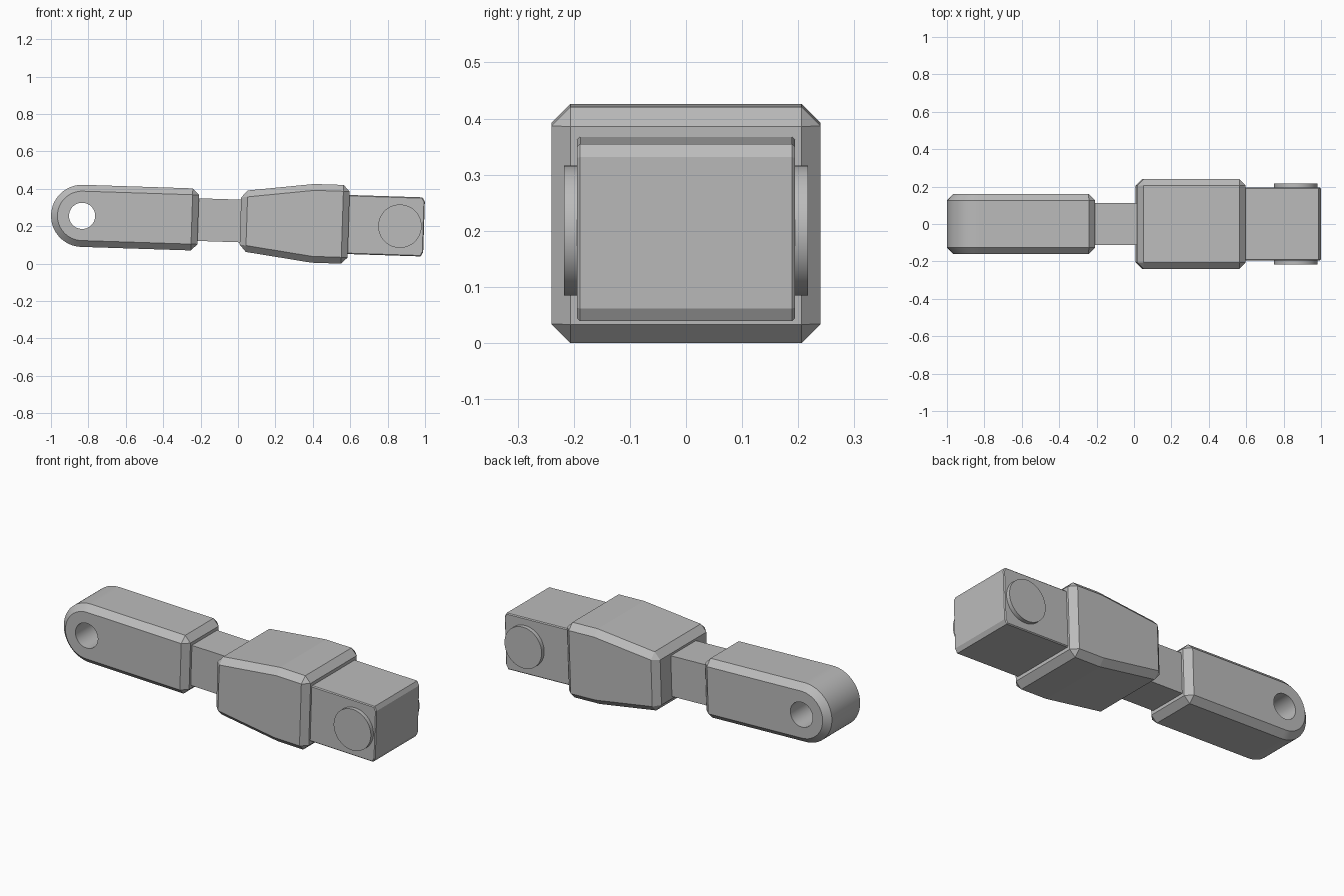
import bpy
import bmesh
import math
from mathutils import Matrix

cube = bpy.data.objects.get("Cube")
if cube:
    bpy.data.objects.remove(cube, do_unlink=True)

# One neutral metal colour
grey = bpy.data.materials.new("grey_metal")
grey.use_nodes = True
colour = (0.5, 0.5, 0.5, 1)
grey.diffuse_color = colour
grey.node_tree.nodes["Principled BSDF"].inputs["Base Color"].default_value = colour

# The whole linkage droops slightly towards +x
TILT = Matrix.Translation((0, 0, 0.2285)) @ Matrix.Rotation(math.radians(1.86), 4, 'Y')


def apply_modifier(obj, mod):
    bpy.context.view_layer.objects.active = obj
    bpy.ops.object.modifier_apply(modifier=mod.name)


def prism(name, profile, half_width, bevel=0, limit=30):
    """Extrude a side profile (x, z) across y and chamfer its sharp edges."""
    bm = bmesh.new()
    near = [bm.verts.new((x, -half_width, z)) for x, z in profile]
    far = [bm.verts.new((x, half_width, z)) for x, z in profile]
    bm.faces.new(near)
    bm.faces.new(far[::-1])
    n = len(profile)
    for i in range(n):
        j = (i + 1) % n
        bm.faces.new((near[j], near[i], far[i], far[j]))
    bmesh.ops.recalc_face_normals(bm, faces=bm.faces)
    mesh = bpy.data.meshes.new(name)
    bm.to_mesh(mesh)
    bm.free()
    mesh.materials.append(grey)
    obj = bpy.data.objects.new(name, mesh)
    bpy.context.collection.objects.link(obj)
    obj.matrix_world = TILT
    if bevel:
        mod = obj.modifiers.new("chamfer", 'BEVEL')
        mod.width = bevel
        mod.segments = 1
        mod.limit_method = 'ANGLE'
        mod.angle_limit = math.radians(limit)
        apply_modifier(obj, mod)
    return obj


def arc(cx, cz, radius, start, end, steps):
    angles = [math.radians(start + (end - start) * i / steps) for i in range(steps + 1)]
    return [(cx + radius * math.cos(a), cz + radius * math.sin(a)) for a in angles]


def circle(cx, radius, steps=64):
    return arc(cx, 0, radius, 0, 360, steps)[:-1]


def smooth(obj):
    bpy.ops.object.select_all(action='DESELECT')
    obj.select_set(True)
    bpy.context.view_layer.objects.active = obj
    bpy.ops.object.shade_smooth_by_angle(angle=math.radians(25))


# Rounded arm with a pin hole
EYE = -0.834
R = 0.166
arm = prism("rounded_arm", arc(EYE, 0, R, 90, 270, 32) + [(-0.213, -R), (-0.213, R)], 0.16, 0.034)
cutter = prism("hole_cutter", circle(EYE, 0.07), 0.3)
cutter.hide_render = True
hole = arm.modifiers.new("hole", 'BOOLEAN')
hole.operation = 'DIFFERENCE'
hole.solver = 'EXACT'
hole.object = cutter
apply_modifier(arm, hole)
bpy.data.objects.remove(cutter, do_unlink=True)
smooth(arm)

# Narrow neck
prism("neck", [(-0.25, -0.114), (0.05, -0.114), (0.05, 0.114), (-0.25, 0.114)], 0.112)

# Flared main body
upper = [(0.592, 0.2105), (0.4, 0.2105), (0.013, 0.16)]
prism("main_body", upper + [(x, -z) for x, z in reversed(upper)], 0.24, 0.034)

# End block with clipped outer corners
top = [(0.55, 0.158), (0.982, 0.158), (0.995, 0.135)]
prism("end_block", top + [(x, -z) for x, z in reversed(top)], 0.194, 0.005, 70)

# Pivot pin through the end block
smooth(prism("pivot_pin", circle(0.866, 0.116), 0.217))
